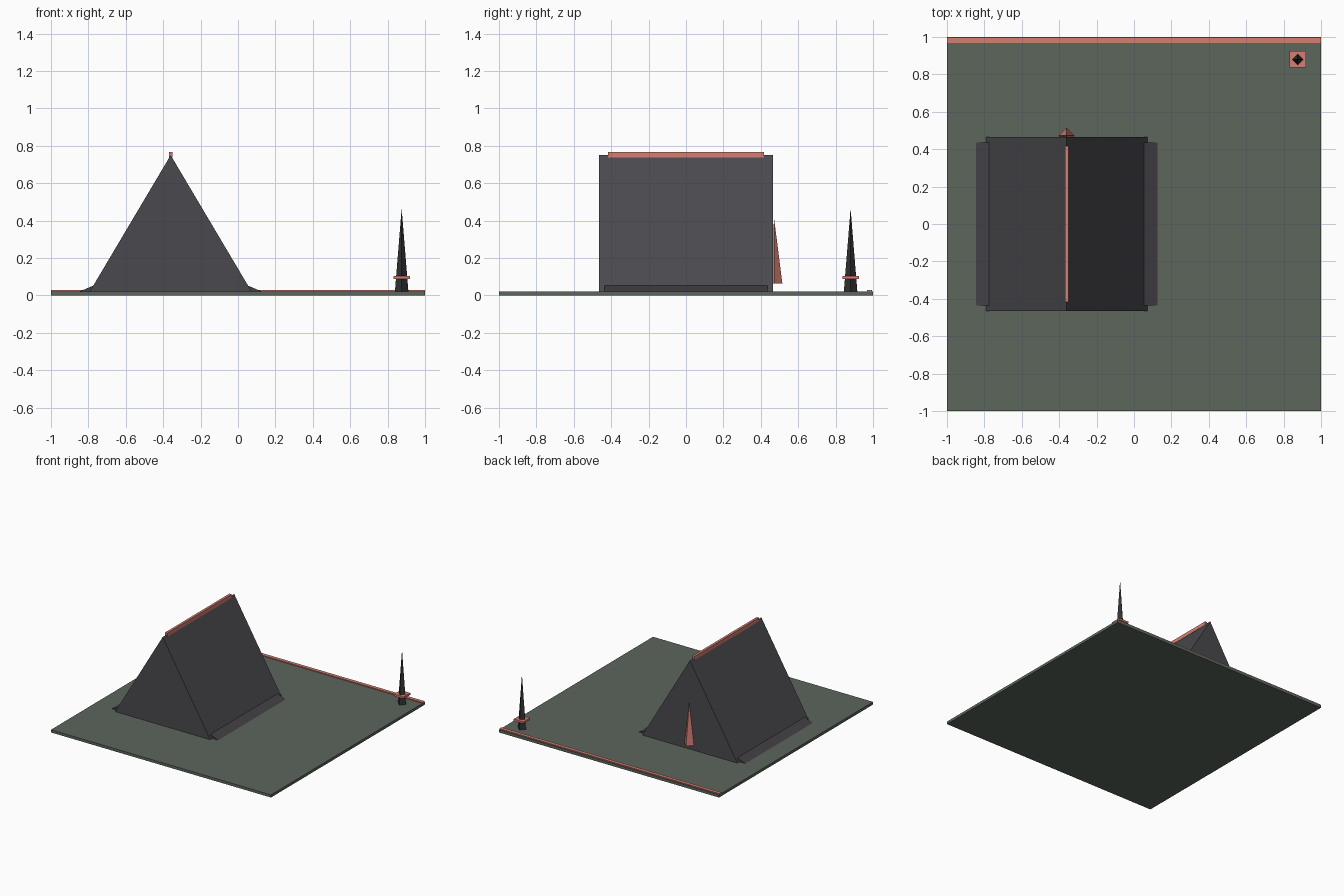
import bpy
import bmesh
from mathutils import Matrix, Vector

cube = bpy.data.objects.get("Cube")
if cube:
    bpy.data.objects.remove(cube, do_unlink=True)


def material(name, rgb):
    m = bpy.data.materials.new(name)
    m.use_nodes = True
    linear = [((c / 255 + 0.055) / 1.055) ** 2.4 for c in rgb] + [1]
    m.diffuse_color = linear
    m.node_tree.nodes["Principled BSDF"].inputs["Base Color"].default_value = linear
    return m


moss = material("moss green", (92, 102, 92))
canvas = material("charcoal canvas", (74, 73, 78))
flap_cloth = material("flap grey", (68, 65, 70))
iron = material("dark iron", (50, 50, 53))
coral = material("coral", (214, 126, 114))


def finish(name, bm, mat):
    bmesh.ops.recalc_face_normals(bm, faces=bm.faces)
    mesh = bpy.data.meshes.new(name)
    bm.to_mesh(mesh)
    bm.free()
    mesh.materials.append(mat)
    obj = bpy.data.objects.new(name, mesh)
    bpy.context.collection.objects.link(obj)
    return obj


def box(name, low, high, mat):
    low, high = Vector(low), Vector(high)
    bm = bmesh.new()
    bmesh.ops.create_cube(bm, size=1, matrix=Matrix.Translation((low + high) / 2)
                          @ Matrix.Diagonal((high - low).to_4d()))
    return finish(name, bm, mat)


def prism(name, profile, half_length, mat):
    """Extrude an x, z profile along y, centred on y = 0."""
    bm = bmesh.new()
    face = bm.faces.new([bm.verts.new((x, -half_length, z)) for x, z in profile])
    new = bmesh.ops.extrude_face_region(bm, geom=[face])["geom"]
    bmesh.ops.translate(bm, vec=(0, 2 * half_length, 0),
                        verts=[v for v in new if isinstance(v, bmesh.types.BMVert)])
    return finish(name, bm, mat)


def spike(name, x, y, bottom, top, radius, mat):
    """Four-sided point with its corners on the x and y axes."""
    bm = bmesh.new()
    bmesh.ops.create_cone(bm, cap_ends=True, segments=4, radius1=radius, radius2=0,
                          depth=top - bottom,
                          matrix=Matrix.Translation((x, y, (bottom + top) / 2)))
    bmesh.ops.remove_doubles(bm, verts=bm.verts, dist=0.0001)
    # Turn the corners onto the axes if the primitive starts on a diagonal
    if max(v.co.x for v in bm.verts) - x < 0.9 * radius:
        bmesh.ops.rotate(bm, verts=bm.verts, cent=(x, y, 0),
                         matrix=Matrix.Rotation(0.785398, 3, "Z"))
    return finish(name, bm, mat)


GROUND = 0.022
TENT_X = -0.36

# Ground and the strip along its back edge
box("ground_slab", (-1, -1, 0), (1, 1, GROUND), moss)
box("back_edge_strip", (-1, 0.967, GROUND - 0.005), (1, 0.995, 0.03), coral)

# Tent body with side flaps, ridge and rear door marker
prism("tent_body", [(TENT_X - 0.432, GROUND), (TENT_X + 0.432, GROUND),
                    (TENT_X, 0.75)], 0.464, canvas)
for side, name in ((-1, "right_flap"), (1, "left_flap")):
    prism(name, [(TENT_X + side * x, z) for x, z in
                 ((0.40, GROUND), (0.485, GROUND), (0.412, 0.053))],
          0.437, flap_cloth)
box("ridge_pole", (TENT_X - 0.01, -0.417, 0.737), (TENT_X + 0.01, 0.417, 0.768), coral)
spike("rear_door_marker", TENT_X, 0.472, 0.065, 0.405, 0.043, coral)

# Corner post with its collar
POST = (0.875, 0.88)
spike("corner_post", *POST, GROUND, 0.465, 0.036, iron)
box("post_collar", (POST[0] - 0.044, POST[1] - 0.044, 0.087),
    (POST[0] + 0.044, POST[1] + 0.044, 0.103), coral)
